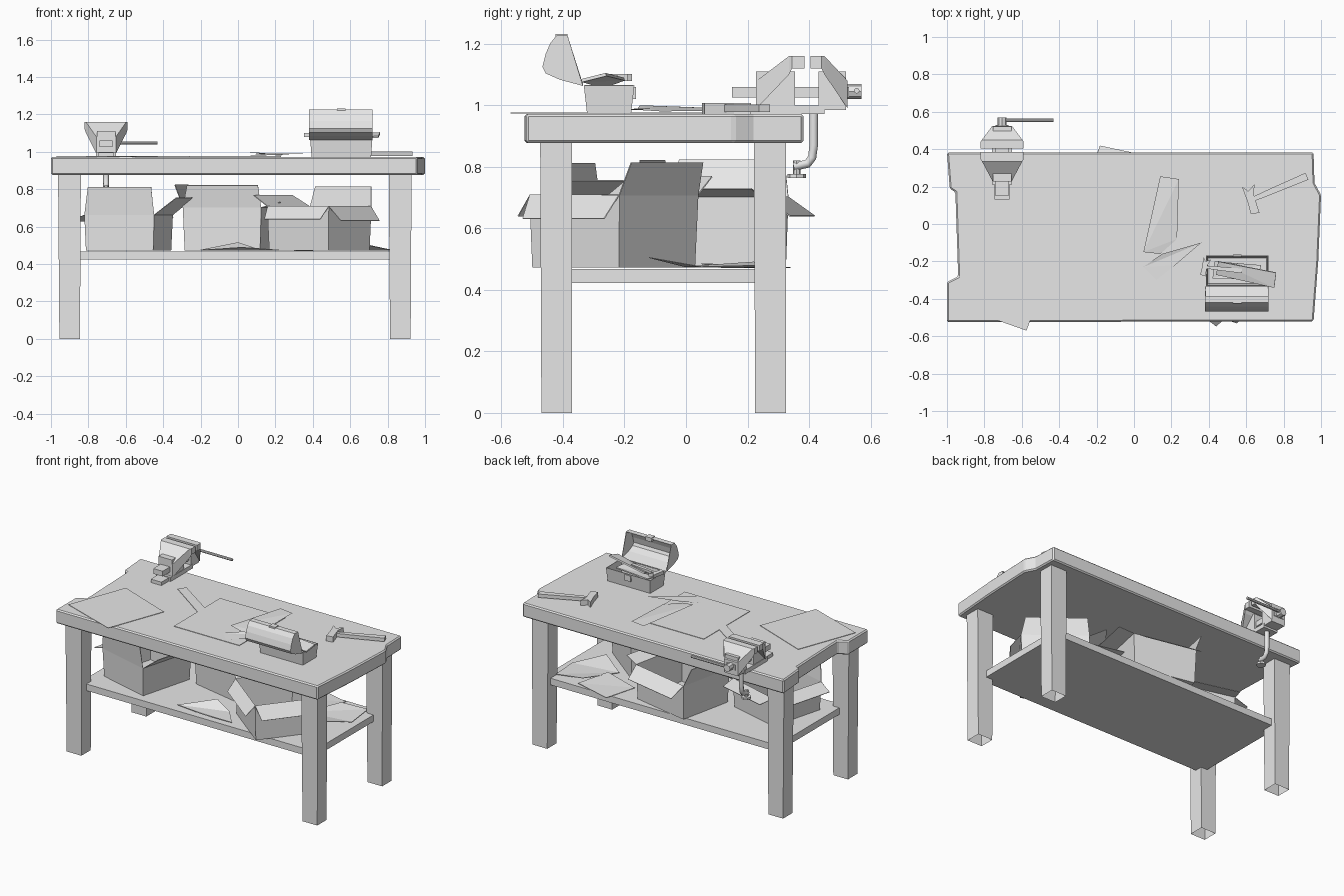
import bpy, bmesh
from math import radians, cos, sin
from mathutils import Vector, Matrix

cube = bpy.data.objects.get("Cube")
if cube:
    bpy.data.objects.remove(cube, do_unlink=True)

grey = bpy.data.materials.new("plain grey")
grey.use_nodes = True
grey.diffuse_color = (0.8, 0.8, 0.8, 1)
grey.node_tree.nodes["Principled BSDF"].inputs["Base Color"].default_value = (0.8, 0.8, 0.8, 1)


def finish(name, bm, thickness=0, recalc=True):
    """Turn a bmesh into a named object, with optional sheet thickness."""
    if recalc:
        bmesh.ops.recalc_face_normals(bm, faces=bm.faces)
    mesh = bpy.data.meshes.new(name)
    bm.to_mesh(mesh)
    bm.free()
    mesh.materials.append(grey)
    obj = bpy.data.objects.new(name, mesh)
    bpy.context.collection.objects.link(obj)
    if thickness:
        mod = obj.modifiers.new("thickness", "SOLIDIFY")
        mod.thickness = thickness
        mod.offset = 0
    return obj


def loft(name, rows, bottom=True, top=True, thickness=0):
    """Stack of rectangles, each (z, x0, x1, y0, y1)."""
    bm = bmesh.new()
    rings = [[bm.verts.new((x, y, z)) for x, y in ((x0, y0), (x1, y0), (x1, y1), (x0, y1))]
             for z, x0, x1, y0, y1 in rows]
    for low, high in zip(rings, rings[1:]):
        for i in range(4):
            j = (i + 1) % 4
            bm.faces.new((low[i], low[j], high[j], high[i]))
    if bottom:
        bm.faces.new(rings[0][::-1])
    if top:
        bm.faces.new(rings[-1])
    return finish(name, bm, thickness)


def block(name, x0, x1, y0, y1, z0, z1):
    return loft(name, [(z0, x0, x1, y0, y1), (z1, x0, x1, y0, y1)])


def prism(name, points, start, end, place, open_side=False, thickness=0):
    """Extrude an outline; place(u, v, w) gives the position."""
    bm = bmesh.new()
    a, b = [[bm.verts.new(place(u, v, w)) for u, v in points] for w in (start, end)]
    count = len(points)
    for i in range(count - open_side):
        j = (i + 1) % count
        bm.faces.new((a[i], a[j], b[j], b[i]))
    bm.faces.new(a)
    bm.faces.new(b)
    return finish(name, bm, thickness)


def flat(u, v, w):
    return (u, v, w)


def across(u, v, w):
    return (w, u, v)


def rod(name, start, end, radius, sides=8):
    start, end = Vector(start), Vector(end)
    axis = end - start
    bm = bmesh.new()
    bmesh.ops.create_cone(bm, cap_ends=True, segments=sides, radius1=radius, radius2=radius,
                          depth=axis.length,
                          matrix=Matrix.Translation((start + end) / 2)
                          @ axis.to_track_quat("Z", "Y").to_matrix().to_4x4())
    return finish(name, bm)


def sheet(name, points, thickness=0.003):
    bm = bmesh.new()
    verts = [bm.verts.new(p) for p in points]
    for i in range(1, len(verts) - 1):
        bm.faces.new((verts[0], verts[i], verts[i + 1]))
    return finish(name, bm, thickness)


# Table: worn top with softened edges, open-ended legs and lower shelf
top_outline = [(-1, -0.525), (0.96, -0.52), (0.985, -0.2), (1, 0.155), (0.965, 0.22), (0.96, 0.382),
               (-1, 0.382), (-0.985, 0.19), (-0.955, 0.17), (-0.94, -0.28), (-1, -0.31)]
table = prism("table_top", top_outline, 0.877, 0.972, flat)
worn = table.modifiers.new("worn_edges", "BEVEL")
worn.width = 0.008
worn.segments = 1
for side, x in (("right", -0.9), ("left", 0.868)):
    for end, y in (("front", -0.42), ("back", 0.275)):
        loft(f"{end}_{side}_leg", [(0, x - 0.055, x + 0.055, y - 0.05, y + 0.05),
                                   (0.88, x - 0.062, x + 0.06, y - 0.054, y + 0.05)], bottom=False)
block("lower_shelf", -0.89, 0.86, -0.42, 0.295, 0.423, 0.468)


# Open cardboard boxes
def carton(name, cx, cy, width, depth, turn, wall, flaps, z=0.473):
    """Flaps run front, left, back, right, each (angle above level, length)."""
    place = Matrix.Translation((cx, cy, z)) @ Matrix.Rotation(radians(turn), 4, "Z")
    bm = bmesh.new()
    corners = [Vector((sx * width / 2, sy * depth / 2, 0))
               for sx, sy in ((-1, -1), (1, -1), (1, 1), (-1, 1))]
    base = [bm.verts.new(place @ c) for c in corners]
    rim = [bm.verts.new(place @ (c * 1.04 + Vector((0, 0, wall)))) for c in corners]
    bm.faces.new(base[::-1])
    for i, (angle, length) in enumerate(flaps):
        j = (i + 1) % 4
        bm.faces.new((base[i], base[j], rim[j], rim[i]))
        a, b = corners[i] * 1.04, corners[j] * 1.04
        out = (a + b).normalized() * cos(radians(angle)) * length
        lift = Vector((0, 0, wall + sin(radians(angle)) * length))
        tips = [bm.verts.new(place @ (p + out + lift)) for p in (b.lerp(a, 0.03), a.lerp(b, 0.06))]
        bm.faces.new((rim[i], rim[j], *tips))
    return finish(name, bm, 0.004, recalc=False)


carton("right_carton", -0.585, -0.14, 0.37, 0.37, -15, 0.19,
       ((84, 0.15), (38, 0.15), (-10, 0.1), (-20, 0.1)))
carton("middle_carton", -0.045, 0.1, 0.41, 0.37, -12, 0.23,
       ((80, 0.12), (15, 0.1), (-35, 0.11), (68, 0.13)))
carton("left_carton", 0.435, -0.235, 0.40, 0.355, -38, 0.235,
       ((-50, 0.09), (-50, 0.1), (74, 0.11), (30, 0.12)))

# Loose cardboard lying on the shelf
sheet("loose_card_front", [(-0.2, -0.36, 0.475), (0.02, -0.41, 0.49), (0.22, -0.38, 0.475),
                           (0.12, -0.26, 0.475), (0.0, -0.22, 0.515)])
sheet("loose_card_left", [(0.5, 0.0, 0.475), (0.68, -0.12, 0.505), (0.82, 0.05, 0.475),
                          (0.8, 0.25, 0.48), (0.62, 0.22, 0.49)])
sheet("loose_card_back", [(0.3, 0.12, 0.472), (0.55, 0.05, 0.485), (0.62, 0.27, 0.475), (0.36, 0.34, 0.472)])

# Papers on the table top
papers = {
    "large_paper": [(-0.26, -0.315), (0.23, -0.315), (0.23, 0.18), (-0.26, 0.18)],
    "square_paper": [(-0.97, -0.43), (-0.575, -0.57), (-0.43, -0.18), (-0.82, -0.03)],
    "paper_strip": [(-0.55, 0.14), (-0.22, -0.09), (-0.18, -0.04), (-0.52, 0.19)],
}
for name, outline in papers.items():
    sheet(name, [(x, y, 0.975) for x, y in outline])
sheet("curled_paper", [(0.05, -0.15, 1.0), (0.14, -0.16, 0.985), (0.23, -0.08, 0.98),
                       (0.24, 0.24, 0.985), (0.14, 0.255, 0.985)], 0)
sheet("torn_paper", [(0.05, -0.23, 0.98), (0.12, -0.3, 0.98), (0.22, -0.22, 0.985),
                     (0.36, -0.1, 0.99), (0.15, -0.16, 0.99)], 0)

# Bench vise: each jaw widens along y from its heel to its grip plate
vise_x = -0.705


def vise_block(name, half, y0, y1, z0, z1):
    block(name, vise_x - half, vise_x + half, y0, y1, z0, z1)


def vise_jaw(name, heel, neck, plate, face):
    bm = bmesh.new()
    rows = ((heel, 0.052, 0.99, 1.08), (neck, 0.108, 1.1, 1.16), (plate, 0.115, 1.12, 1.16),
            (face, 0.115, 1.12, 1.16))
    rings = [[bm.verts.new((vise_x + s * half, y, z)) for s, z in ((-1, low), (1, low), (1, high), (-1, high))]
             for y, half, low, high in rows]
    for a, b in zip(rings, rings[1:]):
        for i in range(4):
            j = (i + 1) % 4
            bm.faces.new((a[i], a[j], b[j], b[i]))
    bm.faces.new(rings[0])
    bm.faces.new(rings[-1])
    finish(name, bm)


vise_jaw("vise_front_jaw", 0.23, 0.335, 0.345, 0.385)
vise_jaw("vise_back_jaw", 0.525, 0.45, 0.44, 0.405)
vise_block("vise_front_body", 0.05, 0.228, 0.355, 0.985, 1.11)
vise_block("vise_back_body", 0.05, 0.43, 0.52, 0.985, 1.11)
vise_block("vise_base", 0.053, 0.21, 0.45, 0.972, 1.0)
vise_block("vise_slide", 0.035, 0.15, 0.53, 1.025, 1.06)
vise_block("vise_anvil", 0.04, 0.13, 0.25, 0.972, 0.995)
rod("vise_screw", (vise_x, 0.5, 1.045), (vise_x, 0.57, 1.045), 0.024)
rod("vise_handle", (vise_x, 0.555, 1.047), (-0.43, 0.555, 1.047), 0.009)

# Clamp arm hooking under the table edge
path = [(0.415, 1.0), (0.415, 0.87), (0.41, 0.83), (0.395, 0.81), (0.35, 0.8)]
curve = bpy.data.curves.new("vise_clamp_arm", "CURVE")
curve.dimensions = "3D"
curve.bevel_depth = 0.016
curve.bevel_resolution = 1
curve.use_fill_caps = True
spline = curve.splines.new("POLY")
spline.points.add(len(path) - 1)
for point, (y, z) in zip(spline.points, path):
    point.co = (vise_x, y, z, 1)
curve.materials.append(grey)
bpy.context.collection.objects.link(bpy.data.objects.new("vise_clamp_arm", curve))
rod("clamp_screw", (vise_x, 0.36, 0.77), (vise_x, 0.36, 0.82), 0.012)
rod("clamp_knob", (vise_x, 0.36, 0.763), (vise_x, 0.36, 0.777), 0.03)

# Toolbox with its rounded lid open towards the front
loft("toolbox_tray", [(0.975, 0.395, 0.71, -0.32, -0.18), (1.065, 0.388, 0.716, -0.33, -0.17)],
     top=False, thickness=0.006)
lid_profile = [(-0.335, 1.065), (-0.41, 1.085), (-0.455, 1.105), (-0.465, 1.125), (-0.455, 1.165),
               (-0.44, 1.2), (-0.42, 1.225), (-0.385, 1.225)]
prism("toolbox_lid", lid_profile, 0.382, 0.718, across, True, 0.005)
block("toolbox_latch", 0.53, 0.575, -0.425, -0.385, 1.205, 1.232)
block("toolbox_catch", 0.53, 0.575, -0.178, -0.162, 1.02, 1.06)
sheet("toolbox_wood_strip", [(0.45, -0.2, 1.085), (0.44, -0.27, 1.06), (0.75, -0.34, 1.08), (0.76, -0.26, 1.1)], 0.01)
sheet("toolbox_plate", [(0.42, -0.29, 1.04), (0.66, -0.3, 1.06), (0.68, -0.22, 1.055), (0.43, -0.2, 1.05)], 0.008)


# Claw hammers
def hammer(name, x, y, z, turn, size):
    place = Matrix.Translation((x, y, z)) @ Matrix.Rotation(radians(turn), 4, "Z") @ Matrix.Scale(size, 4)
    head = [(-0.035, -0.07), (0.01, -0.08), (0.015, -0.03), (0.02, 0.02), (0.045, 0.07),
            (0.0, 0.05), (-0.022, 0.085), (-0.025, 0.0)]
    grip = [(0, -0.012), (0.12, -0.016), (0.32, -0.02), (0.32, 0.02), (0.12, 0.016), (0, 0.012)]

    def put(u, v, w):
        return place @ Vector((u, v, w))
    prism(f"{name}_head", head, -0.018, 0.018, put)
    prism(f"{name}_handle", grip, -0.012, 0.012, put)


hammer("table_hammer", 0.63, 0.13, 0.99, 23, 1)
hammer("toolbox_hammer", 0.38, -0.23, 1.09, -6, 0.62)
